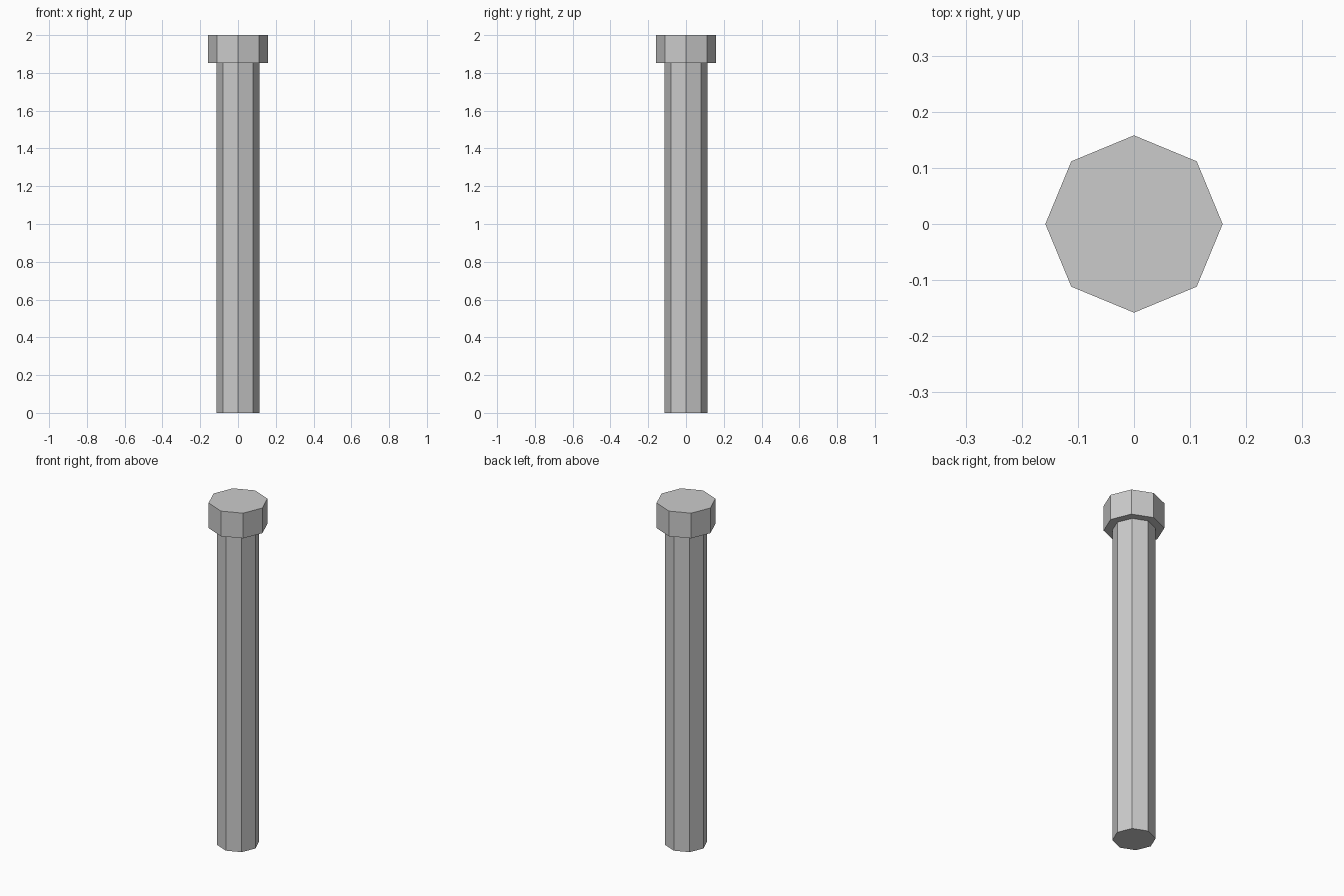
import bpy

if "Cube" in bpy.data.objects:
    bpy.data.objects.remove(bpy.data.objects["Cube"])

SIDES = 8
SHAFT_TOP = 1.853
TOTAL_HEIGHT = 2.0


def prism(name, radius, z0, z1):
    """Flat-faced octagonal prism with corners on the x and y axes."""
    bpy.ops.mesh.primitive_cylinder_add(
        vertices=SIDES, radius=radius, depth=z1 - z0,
        location=(0, 0, (z0 + z1) / 2))
    obj = bpy.context.object
    obj.name = name
    return obj


# Long shaft standing on the ground
prism("shaft", 0.113, 0.0, SHAFT_TOP)

# Wider head on top
prism("head", 0.158, SHAFT_TOP, TOTAL_HEIGHT)
